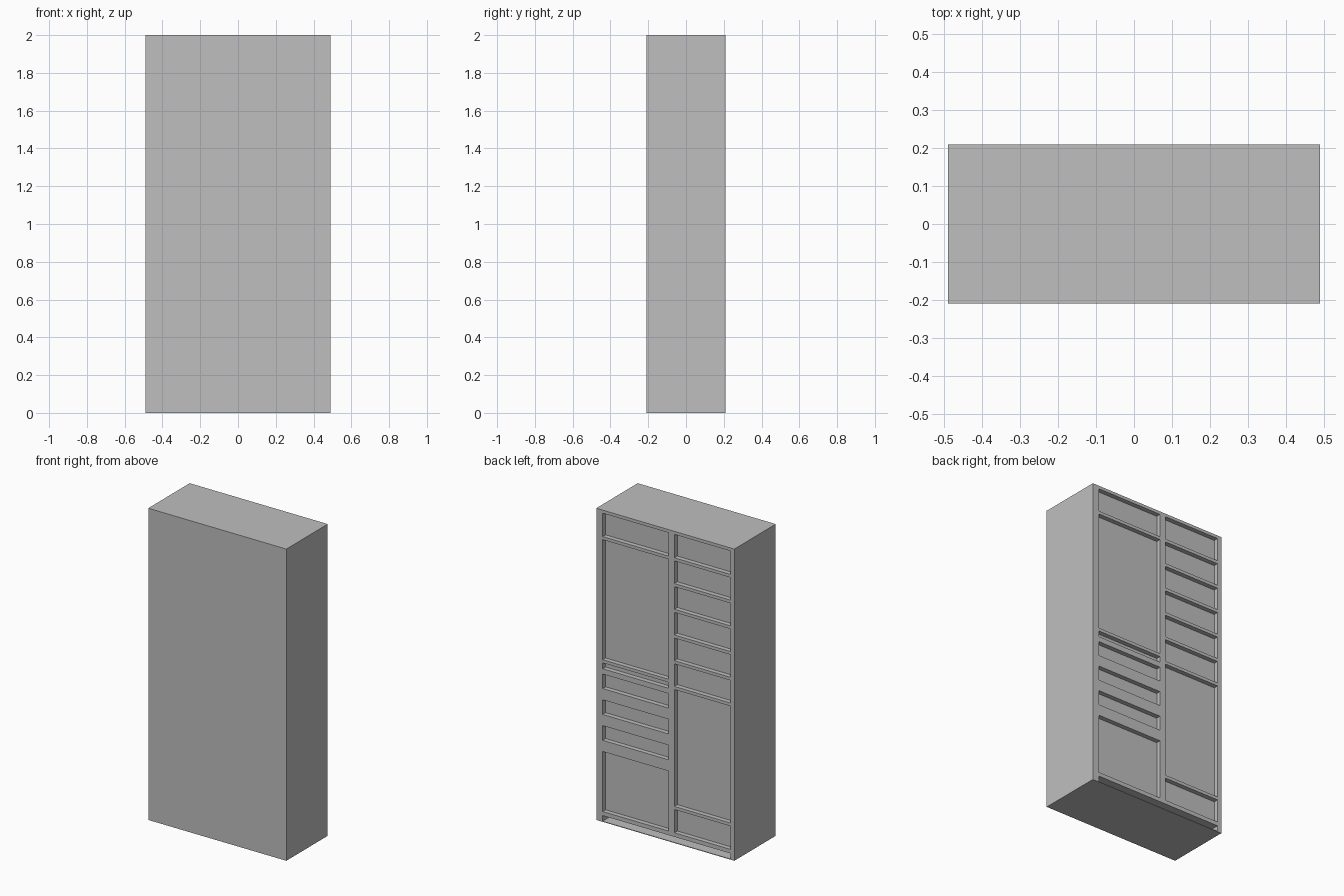
import bpy

cube = bpy.data.objects.get("Cube")
if cube:
    bpy.data.objects.remove(cube, do_unlink=True)

grey = bpy.data.materials.new("plain_grey")
grey.use_nodes = True
COLOUR = (0.52, 0.52, 0.52, 1)
grey.diffuse_color = COLOUR
grey.node_tree.nodes["Principled BSDF"].inputs["Base Color"].default_value = COLOUR


def box(name, x0, x1, y0, y1, z0, z1):
    """Add a named box spanning the given limits."""
    bpy.ops.mesh.primitive_cube_add(size=1)
    ob = bpy.context.object
    ob.name = name
    ob.location = ((x0 + x1) / 2, (y0 + y1) / 2, (z0 + z1) / 2)
    ob.scale = (x1 - x0, y1 - y0, z1 - z0)
    bpy.ops.object.transform_apply(location=True, scale=True)
    ob.data.materials.append(grey)
    return ob


W, D, H = 0.49, 0.21, 2.0
INNER = D - 0.03                  # face of the recessed panels
KICK = 0.04                       # height of the plinth opening
FRONT = 0.02                      # front panel thickness
LEFT, RIGHT = 0.445, -0.462       # inner faces of the side walls
DIV_L, DIV_R = -0.023, -0.064     # faces of the middle divider

# Outer shell
box("front_panel", -W, W, -D, -D + FRONT, 0, H)
box("left_wall", LEFT, W, -D + FRONT, D, 0, H)
box("right_wall", -W, RIGHT, -D + FRONT, D, 0, H)
box("cabinet_core", RIGHT, LEFT, -D + FRONT, INNER, KICK, H)
box("plinth_floor", RIGHT, LEFT, -D + FRONT, D, 0, 0.004)

# Frame around the recessed bays
box("top_rail", RIGHT, LEFT, INNER, D, 1.98, H)
box("bottom_rail", RIGHT, LEFT, INNER, D, KICK, 0.066)
box("middle_divider", DIV_R, DIV_L, INNER, D, 0.066, 1.98)

# Left column: hanging space, tray and drawer rails
left_rails = [(1.81, 1.83), (1.02, 1.04), (0.948, 0.982)]
left_rails += [(0.783 - 0.166 * i, 0.855 - 0.166 * i) for i in range(3)]
for low, high in left_rails:
    box("left_rail", DIV_L, LEFT, INNER, D, low, high)

# Right column: evenly spaced shelves and one low shelf
for top in [1.83 - 0.165 * i for i in range(6)] + [0.235]:
    box("right_shelf", RIGHT, DIV_R, INNER, D, top - 0.02, top)
